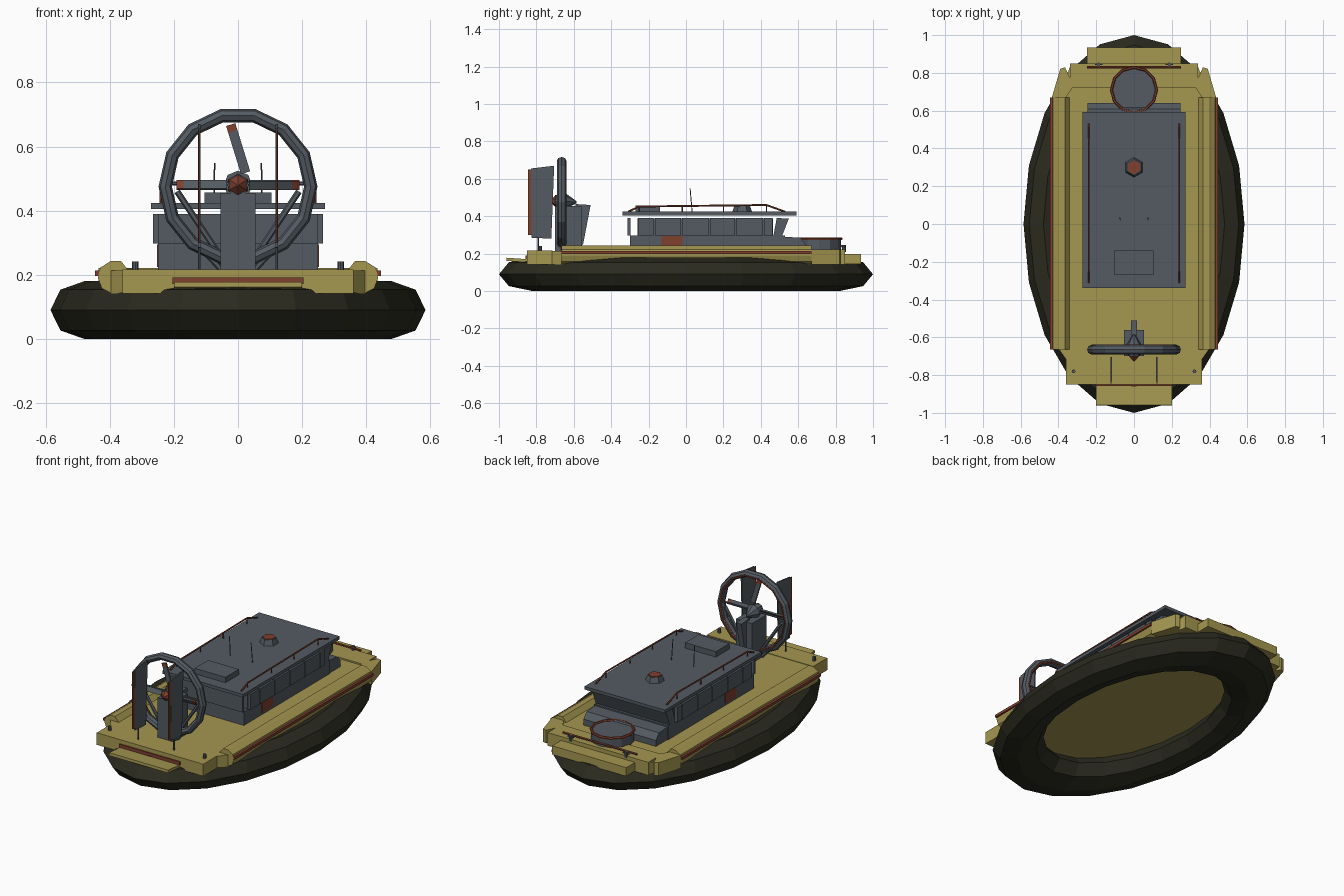
import bpy, bmesh, math
from mathutils import Vector, Matrix

if "Cube" in bpy.data.objects:
    bpy.data.objects.remove(bpy.data.objects["Cube"])


def material(name, rgb):
    m = bpy.data.materials.new(name)
    m.diffuse_color = (*rgb, 1)
    m.use_nodes = True
    m.node_tree.nodes["Principled BSDF"].inputs["Base Color"].default_value = m.diffuse_color
    return m


TAN = material("sand_tan", (0.375, 0.31, 0.08))
GREY = material("slate_grey", (0.087, 0.104, 0.122))
BLACK = material("rubber_black", (0.023, 0.023, 0.014))
RED = material("rust_red", (0.21, 0.05, 0.027))


def finish(name, bm, mat):
    bmesh.ops.recalc_face_normals(bm, faces=bm.faces)
    me = bpy.data.meshes.new(name)
    bm.to_mesh(me)
    bm.free()
    me.materials.append(mat)
    ob = bpy.data.objects.new(name, me)
    bpy.context.collection.objects.link(ob)
    return ob


def box(name, x, y, z, mat, rot=None):
    """Box from (min, max) ranges, optionally turned about its centre."""
    bm = bmesh.new()
    bmesh.ops.create_cube(bm, size=1)
    size = Vector((x[1] - x[0], y[1] - y[0], z[1] - z[0]))
    mid = Vector((sum(x) / 2, sum(y) / 2, sum(z) / 2))
    m = Matrix.Translation(mid) @ (rot or Matrix()) @ Matrix.Diagonal((*size, 1))
    bm.transform(m)
    return finish(name, bm, mat)


def prism(name, pts, axis, lo, hi, mat):
    """Polygon extruded along an axis; points hold the two other coordinates in order."""
    bm = bmesh.new()
    i = "xyz".index(axis)
    vs = []
    for p in pts:
        c = list(p)
        c.insert(i, lo)
        vs.append(bm.verts.new(c))
    f = bm.faces.new(vs)
    ext = bmesh.ops.extrude_face_region(bm, geom=[f])["geom"]
    d = Vector((0, 0, 0))
    d[i] = hi - lo
    bmesh.ops.translate(bm, vec=d, verts=[g for g in ext if isinstance(g, bmesh.types.BMVert)])
    return finish(name, bm, mat)


def rod(name, a, b, r, mat, sides=6, r2=None):
    a, b = Vector(a), Vector(b)
    bm = bmesh.new()
    bmesh.ops.create_cone(bm, cap_ends=True, segments=sides, radius1=r,
                          radius2=r if r2 is None else r2, depth=(b - a).length)
    q = (b - a).to_track_quat('Z', 'Y').to_matrix().to_4x4()
    bm.transform(Matrix.Translation((a + b) / 2) @ q)
    return finish(name, bm, mat)


def torus(name, big, small, n, k, matrix, mat):
    bm = bmesh.new()
    rings = []
    for i in range(n):
        a = 2 * math.pi * i / n
        rings.append([bm.verts.new((
            (big + small * math.cos(t)) * math.cos(a),
            (big + small * math.cos(t)) * math.sin(a),
            small * math.sin(t))) for t in (2 * math.pi * j / k for j in range(k))])
    for i in range(n):
        r, s = rings[i], rings[(i + 1) % n]
        for j in range(k):
            bm.faces.new((r[j], s[j], s[(j + 1) % k], r[(j + 1) % k]))
    bm.transform(matrix)
    return finish(name, bm, mat)


def mirrored(pts):
    """Close a half outline on +x with its reflection."""
    return pts + [(-x, y) for x, y in reversed(pts)]


# Air cushion skirt
torus("skirt", 0.82, 0.18, 20, 8,
      Matrix.Translation((0, 0, 0.09)) @ Matrix.Diagonal((0.585, 1, 0.5, 1)), BLACK)

# Deck slab, whose underside closes the cushion, and end blocks
deck = mirrored([(0.35, -0.73), (0.40, -0.66), (0.40, 0.67), (0.34, 0.83)])
prism("deck", deck, "z", 0.142, 0.213, TAN)
box("stern_block", (-0.36, 0.36), (-0.85, -0.715), (0.142, 0.216), TAN)
box("stern_step", (-0.2, 0.2), (-0.96, -0.84), (0.157, 0.174), TAN, Matrix.Rotation(-0.07, 4, 'X'))
box("stern_bar", (-0.205, 0.205), (-0.857, -0.845), (0.171, 0.191), RED)
box("bow_block", (-0.34, 0.34), (0.72, 0.85), (0.142, 0.222), TAN)
box("bow_ramp", (-0.25, 0.25), (0.84, 0.935), (0.145, 0.198), TAN)

# Bow rail
rod("bow_rail", (-0.25, 0.83, 0.24), (0.25, 0.83, 0.24), 0.007, RED)

for s in (-1, 1):
    # Side sponsons, rub rails and bow corners
    prof = [(0.335, 0.205), (0.365, 0.243), (0.397, 0.243), (0.43, 0.222),
            (0.437, 0.19), (0.425, 0.158), (0.395, 0.142), (0.335, 0.142)]
    prism("side_sponson", [(s * x, z) for x, z in prof], "y", -0.665, 0.67, TAN)
    box("rub_rail", (s * 0.438 - 0.008, s * 0.438 + 0.008), (-0.665, 0.67), (0.197, 0.213), RED)
    corner = [(0.32, 0.73), (0.36, 0.67), (0.435, 0.67), (0.39, 0.822), (0.365, 0.83)]
    prism("bow_corner", [(s * x, y) for x, y in corner], "z", 0.142, 0.222, TAN)
    # Bollards
    rod("stern_bollard", (s * 0.32, -0.78, 0.21), (s * 0.32, -0.78, 0.241), 0.01, GREY, 8)
    rod("bow_bollard", (s * 0.187, 0.845, 0.21), (s * 0.187, 0.845, 0.246), 0.01, GREY, 8)
    rod("bow_cleat", (s * 0.187 - 0.02, 0.845, 0.237), (s * 0.187 + 0.02, 0.845, 0.237), 0.005, GREY)

# Cabin base with front ledge
box("cabin_base", (-0.25, 0.25), (-0.30, 0.53), (0.21, 0.298), GREY)
prism("cabin_nose", [(0.5, 0.21), (0.5, 0.292), (0.61, 0.285), (0.64, 0.25), (0.64, 0.21)],
      "x", -0.245, 0.245, GREY)

# Window panels around the cabin core
box("cabin_core", (-0.246, 0.246), (-0.26, 0.465), (0.29, 0.388), GREY)
for s in (-1, 1):
    edges = [-0.26, -0.17, -0.025, 0.125, 0.265, 0.415, 0.465]
    for i, (a, b) in enumerate(zip(edges, edges[1:])):
        box("side_window", sorted((s * 0.245, s * 0.265)), (a + 0.003, b - 0.003), (0.297, 0.39), GREY)
    box("side_door", sorted((s * 0.24, s * 0.252)), (-0.13, -0.02), (0.225, 0.295), RED)
box("rear_window", (-0.25, 0.25), (-0.312, -0.298), (0.297, 0.39), GREY)
prism("windshield", [(0.468, 0.298), (0.515, 0.298), (0.55, 0.388), (0.485, 0.39)],
      "x", -0.25, 0.25, GREY)

# Roof, hatch, roof beacon and aerials
box("roof", (-0.272, 0.272), (-0.34, 0.592), (0.405, 0.424), GREY)
box("roof_hatch", (-0.104, 0.104), (-0.27, -0.14), (0.42, 0.457), GREY)
rod("beacon_base", (0, 0.3, 0.42), (0, 0.3, 0.456), 0.054, GREY, 6, 0.042)
rod("beacon_cap", (0, 0.3, 0.45), (0, 0.3, 0.46), 0.037, RED, 6)
for s in (-1, 1):
    rod("aerial", (s * 0.075, 0.033, 0.42), (s * 0.073, 0.022, 0.548), 0.0025, GREY)
    path = [(-0.31, 0.424), (-0.25, 0.452), (0.43, 0.46), (0.53, 0.424)]
    for a, b in zip(path, path[1:]):
        rod("roof_rail", (s * 0.24, *a), (s * 0.24, *b), 0.005, RED)
    for y in (-0.25, -0.02, 0.2, 0.43):
        rod("rail_post", (s * 0.24, y, 0.42), (s * 0.24, y, 0.456), 0.003, RED)

# Round bow platform
rod("bow_drum", (0, 0.71, 0.21), (0, 0.71, 0.278), 0.12, GREY, 12)
torus("bow_drum_rim", 0.12, 0.008, 12, 6, Matrix.Translation((0, 0.71, 0.28)), RED)

# Fan shroud with trim on its inner side
ZC, YC = 0.475, -0.665
turn = Matrix.Rotation(math.pi / 2, 4, 'X')
torus("fan_shroud", 0.227, 0.021, 14, 8,
      Matrix.Translation((0, YC, ZC)) @ turn @ Matrix.Diagonal((1, 1, 1.2, 1)), GREY)
torus("shroud_trim", 0.22, 0.006, 14, 6, Matrix.Translation((0, YC + 0.022, ZC)) @ turn, RED)

# Engine pylon, nacelle, rear brace and shroud struts
box("engine_pylon", (-0.054, 0.054), (-0.70, -0.56), (0.21, 0.455), GREY)
rod("engine_nacelle", (0, -0.70, 0.48), (0, -0.65, 0.48), 0.033, GREY, 8)
rod("nacelle_tail", (0, -0.65, 0.48), (0, -0.585, 0.475), 0.045, GREY, 8, 0.005)
prism("pylon_brace", [(-0.6, 0.21), (-0.55, 0.25), (-0.51, 0.46), (-0.59, 0.465)],
      "x", -0.017, 0.017, GREY)
for s in (-1, 1):
    rod("shroud_strut", (s * 0.05, -0.65, 0.25), (s * 0.19, -0.65, 0.46), 0.01, GREY)
    rod("shroud_foot", (s * 0.05, -0.66, 0.215), (s * 0.12, -0.66, 0.29), 0.01, GREY)
    rod("fan_crossbar", (0, -0.655, 0.485), (s * 0.22, -0.655, 0.485), 0.006, GREY)

# Propeller
rod("propeller_cone", (0, -0.695, 0.48), (0, -0.728, 0.48), 0.036, RED, 6, 0.003)
for k in range(4):
    place = (Matrix.Translation((0, -0.68, 0.48)) @ Matrix.Rotation(k * math.pi / 2, 4, 'Y'))
    tilt = Matrix.Rotation(-0.3, 4, 'Y') if k == 0 else Matrix.Rotation(0.5, 4, 'Z')
    for name, lo, hi, mat in (("propeller_blade", 0.035, 0.17, GREY), ("blade_tip", 0.165, 0.192, RED)):
        ob = box(name, (-0.015, 0.015), (-0.005, 0.005), (lo, hi), mat)
        mid = Matrix.Translation((0, 0, 0.115))
        ob.data.transform(place @ mid @ tilt @ mid.inverted())

# Rudders with red trailing edges
for s in (-1, 1):
    prism("rudder", [(-0.825, 0.285), (-0.72, 0.28), (-0.705, 0.67), (-0.83, 0.655)],
          "x", s * 0.121 - 0.004, s * 0.121 + 0.004, GREY)
    box("rudder_edge", (s * 0.121 - 0.003, s * 0.121 + 0.003), (-0.845, -0.825), (0.3, 0.65), RED)
    rod("rudder_post", (s * 0.121, -0.79, 0.21), (s * 0.121, -0.79, 0.29), 0.005, GREY)
